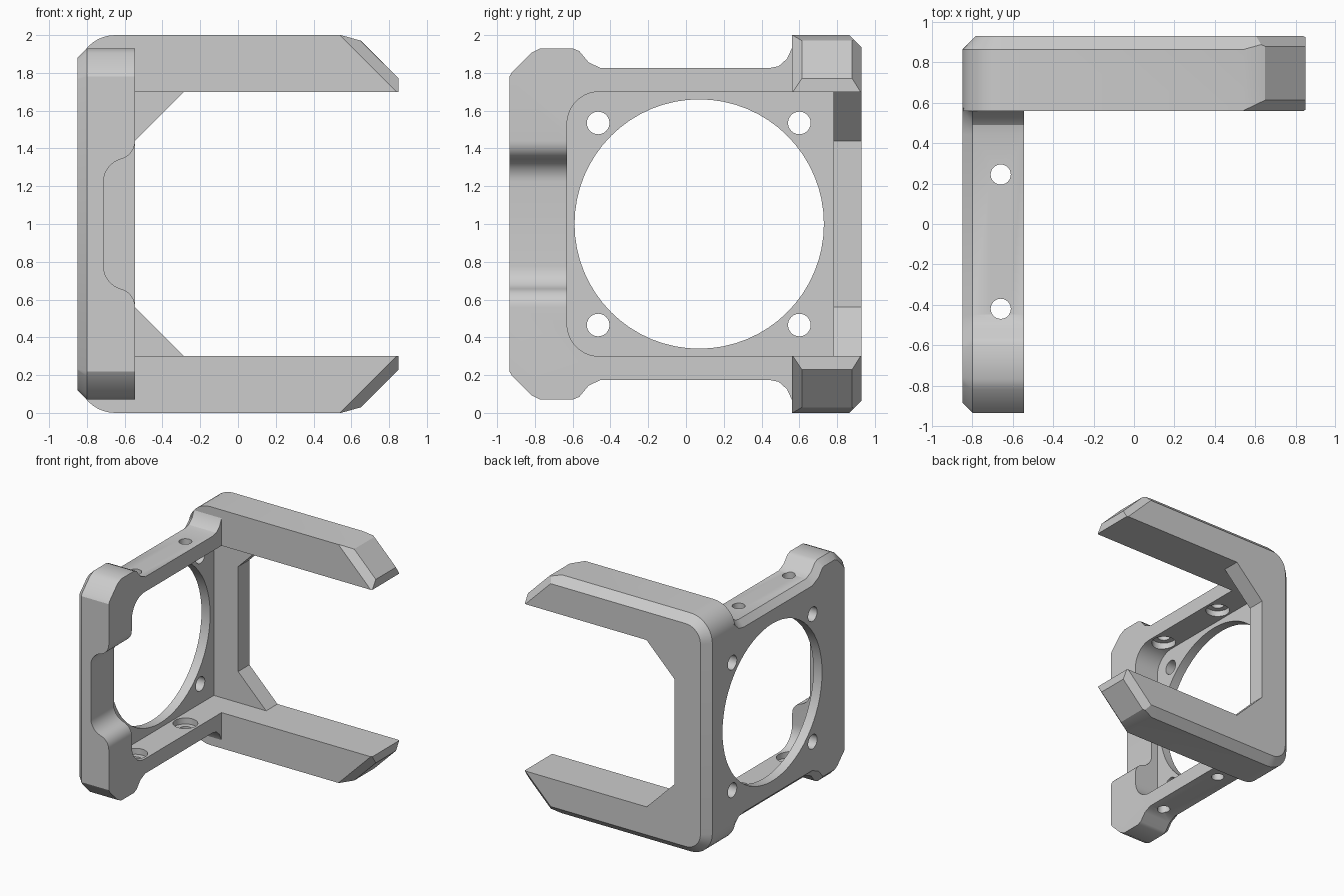
import bpy, bmesh
from math import pi, sin, cos
from mathutils import Matrix, Vector

old = bpy.data.objects.get("Cube")
if old:
    bpy.data.objects.remove(old, do_unlink=True)

grey = bpy.data.materials.new("plain grey")
grey.use_nodes = True
GREY = (0.604, 0.604, 0.604, 1)
grey.diffuse_color = GREY
grey.node_tree.nodes["Principled BSDF"].inputs["Base Color"].default_value = GREY


def arc(cx, cy, r, a0, a1, n=10):
    """Points on an arc, angles in degrees."""
    angles = [(a0 + (a1 - a0) * i / n) * pi / 180 for i in range(n + 1)]
    return [(cx + r * cos(a), cy + r * sin(a)) for a in angles]


def flip(pts):
    """Outline of an upper half joined to its mirror image about z = 1."""
    return pts + [(u, 2 - v) for u, v in reversed(pts)]


def prism(pts, axis, a, b):
    """Extrude a 2D outline along an axis, from a to b."""
    place = {"x": lambda p, t: (t, p[0], p[1]),
             "y": lambda p, t: (p[0], t, p[1]),
             "z": lambda p, t: (p[0], p[1], t)}[axis]
    bm = bmesh.new()
    lo = [bm.verts.new(place(p, a)) for p in pts]
    hi = [bm.verts.new(place(p, b)) for p in pts]
    bm.faces.new(lo)
    bm.faces.new(hi)
    for i in range(len(pts)):
        j = (i + 1) % len(pts)
        bm.faces.new((lo[i], lo[j], hi[j], hi[i]))
    bmesh.ops.recalc_face_normals(bm, faces=bm.faces)
    return bm


def half_space(point, normal):
    """A large block resting on a plane, on its normal side."""
    n = Vector(normal).normalized()
    turn = n.to_track_quat("Z", "Y").to_matrix().to_4x4()
    bm = bmesh.new()
    bmesh.ops.create_cube(bm, size=2, matrix=Matrix.Translation(Vector(point) + n) @ turn)
    return bm


def finish(bm, name):
    bmesh.ops.recalc_face_normals(bm, faces=bm.faces)
    mesh = bpy.data.meshes.new(name)
    bm.to_mesh(mesh)
    bm.free()
    mesh.materials.append(grey)
    ob = bpy.data.objects.new(name, mesh)
    bpy.context.collection.objects.link(ob)
    return ob


def cut(bm, *targets):
    """Subtract a cutter from each target, then discard it."""
    cutter = finish(bm, "cutter")
    for ob in targets:
        mod = ob.modifiers.new("cut", "BOOLEAN")
        mod.operation, mod.solver, mod.object = "DIFFERENCE", "EXACT", cutter
        bpy.context.view_layer.objects.active = ob
        bpy.ops.object.modifier_apply(modifier=mod.name)
    bpy.data.objects.remove(cutter, do_unlink=True)


# Side frame with chamfered lugs at the front and fillets toward the bracket
half = [(-0.935, 1.78), (-0.92, 1.805), (-0.82, 1.905), (-0.77, 1.93), (-0.60, 1.93),
        (-0.565, 1.915), (-0.515, 1.855), (-0.45, 1.825), (0.44, 1.825),
        (0.49, 1.835), (0.535, 1.875), (0.56, 1.93)]
bm = prism(flip(half), "x", -0.85, -0.545)
rim = [e for e in bm.edges if all(v.co.x < -0.84 for v in e.verts)
       and any(v.co.y < 0.55 for v in e.verts)]
bmesh.ops.bevel(bm, geom=rim, offset=0.05, segments=1, affect="EDGES")
frame = finish(bm, "side_frame")

# Rear bracket: two arms joined by a web with corner gussets
outer = [(0.85, 2)] + arc(-0.65, 1.8, 0.2, 90, 180)
inner = [(0.85, 1.70), (-0.285, 1.70), (-0.545, 1.44)]
bm = prism(flip(outer) + flip(inner)[::-1], "y", 0.56, 0.93)
back = [e for e in bm.edges if all(v.co.y > 0.92 for v in e.verts)
        and all(abs(v.co.z - 1) > 0.99 or v.co.x < -0.6 for v in e.verts)]
bmesh.ops.bevel(bm, geom=back, offset=0.065, segments=1, affect="EDGES")
bracket = finish(bm, "rear_bracket")

# Chamfered arm tips, upper then lower
for side in (1, -1):
    top = 1 + side
    cut(half_space((0.62, 0.7, top), (1, 0, side)), bracket)
    cut(half_space((0.545, 0.7, top), (0.28, 0, side)), bracket)
    cut(half_space((0.54, 0.56, top), (1, -1.5, side)), bracket)
    cut(half_space((0.54, 0.93, top), (1, 1.6, side)), bracket)

# Pocket, open toward the arms
pocket = arc(-0.46, 1.53, 0.17, 180, 90) + [(0.78, 1.70)]
cut(prism(flip(pocket), "x", -0.77, 0.1), frame, bracket)

# Notch in the front lug
notch = ([(-0.4, 1.44)] + arc(-0.645, 1.44, 0.1, 0, -75, 8)
         + arc(-0.587, 1.2227, 0.125, 105, 180, 8)[1:])
cut(prism(flip(notch), "y", -1.1, -0.5), frame)

# Large round opening and its four corner holes
cut(prism(arc(0.07, 1, 0.66, 0, 354.375, 63), "x", -1, -0.7), frame, bracket)
for h in (0.465, 1.535):
    cut(prism(arc(-0.465, h, 0.06, 0, 345, 23), "x", -1, -0.7), frame)
    cut(prism(arc(0.60, h, 0.06, 0, 345, 23), "x", -1, -0.7), frame, bracket)

# Vertical screw holes with counterbores inside the pocket
for y in (-0.42, 0.245):
    cut(prism(arc(-0.66, y, 0.05, 0, 345, 23), "z", -0.1, 2.1), frame)
    cut(prism(arc(-0.66, y, 0.095, 0, 345, 23), "z", 0.25, 1.75), frame)

# Smooth curved walls, keep edges sharp
bpy.ops.object.select_all(action="DESELECT")
for ob in (frame, bracket):
    ob.select_set(True)
bpy.context.view_layer.objects.active = frame
bpy.ops.object.shade_smooth_by_angle(angle=0.5)
